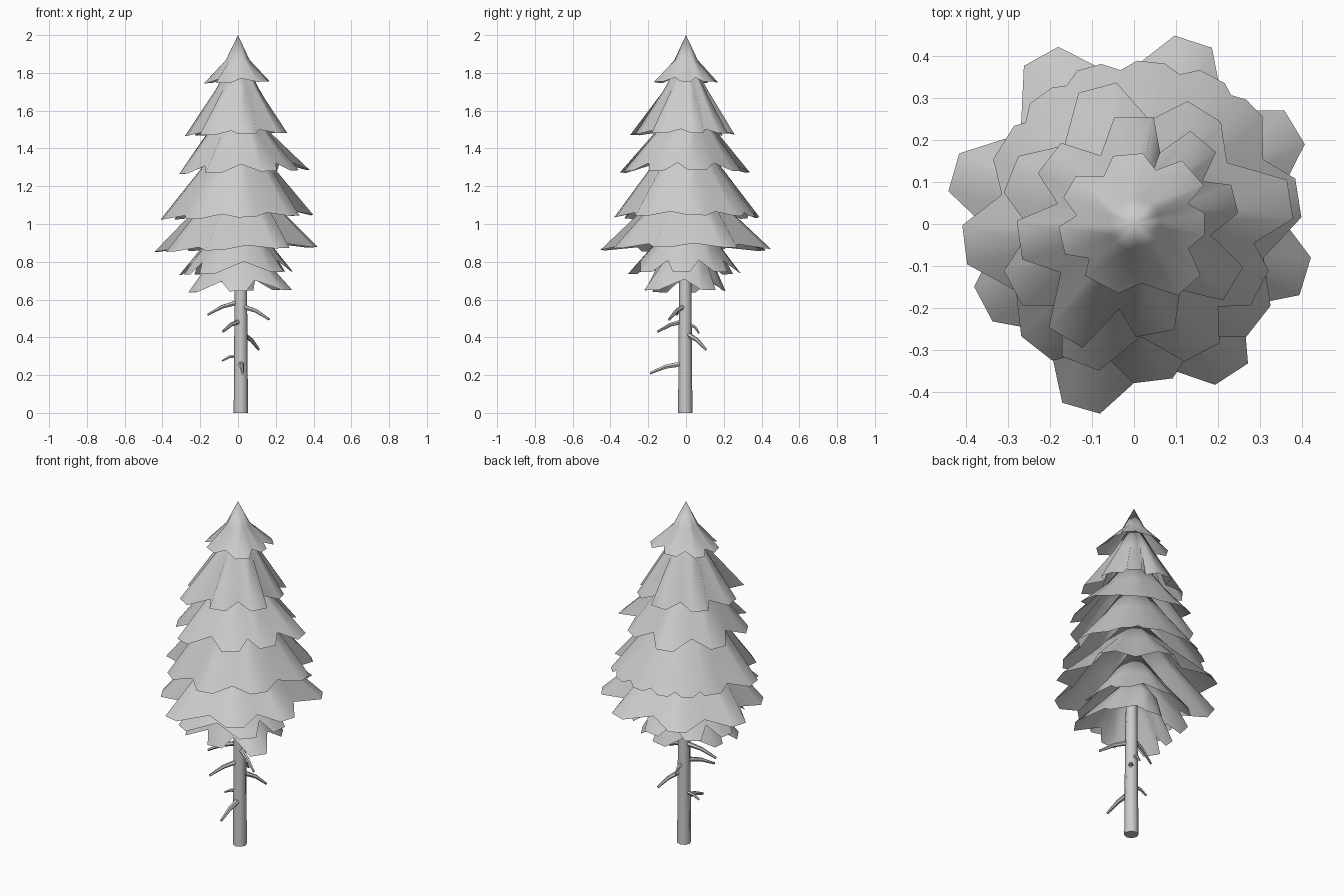
import bpy
import bmesh
from math import radians, degrees, cos, sin
from mathutils import Vector

cube = bpy.data.objects.get("Cube")
if cube:
    bpy.data.objects.remove(cube, do_unlink=True)

grey = bpy.data.materials.new("plain grey")
grey.use_nodes = True
colour = (0.6, 0.6, 0.6, 1)
grey.diffuse_color = colour
grey.node_tree.nodes["Principled BSDF"].inputs["Base Color"].default_value = colour


def finish(name, bm, angle):
    """Turn a bmesh into a shaded object."""
    bmesh.ops.recalc_face_normals(bm, faces=bm.faces)
    mesh = bpy.data.meshes.new(name)
    bm.to_mesh(mesh)
    bm.free()
    mesh.materials.append(grey)
    obj = bpy.data.objects.new(name, mesh)
    bpy.context.collection.objects.link(obj)
    bpy.ops.object.select_all(action="DESELECT")
    obj.select_set(True)
    bpy.context.view_layer.objects.active = obj
    bpy.ops.object.shade_smooth_by_angle(angle=radians(angle))
    return obj


def bridge(bm, low, high):
    """Join two closed rings with quads."""
    for i in range(len(low)):
        j = (i + 1) % len(low)
        bm.faces.new((low[i], low[j], high[j], high[i]))


def polar(angle, radius, z):
    return Vector((radius * cos(radians(angle)), radius * sin(radians(angle)), z))


def skirt(name, top, mid, rim, notch, lobes, lift=0.02):
    """Open cone of foliage; mid is (radius, height) of the waist,
    lobes maps each lobe's angle to its reach in hundredths."""
    bm = bmesh.new()
    angles = sorted(lobes)
    apex = bm.verts.new((0, 0, top))
    mid_ring, rim_ring = [], []
    mean = sum(lobes.values()) / len(lobes) / 100
    for i, a in enumerate(angles):
        after = angles[(i + 1) % len(angles)]
        gap = (after - a) % 360
        reach = lobes[a] / 100
        # valleys between close lobes are shallower
        depth = (1 - notch) * min(1, gap / 40) ** 2
        dip = (1 - depth) * (reach + lobes[after] / 100) / 2
        half = min(degrees(0.047 / reach), gap * 0.22)
        # each lobe has two tip corners and the valley beside it
        for angle, radius, rise in ((a - half, reach, 0), (a + half, reach, 0),
                                    (a + gap / 2, dip, lift)):
            # rims hang a little lower on the right-hand side
            tilt = 0.03 * cos(radians(angle)) * mean
            rim_ring.append(bm.verts.new(polar(angle, radius, rim + rise + tilt)))
            waist = mid[0] * (0.7 + 0.3 * radius / mean)
            mid_ring.append(bm.verts.new(polar(angle, waist, mid[1])))
    bridge(bm, rim_ring, mid_ring)
    for i in range(len(mid_ring)):
        bm.faces.new((mid_ring[i], mid_ring[(i + 1) % len(mid_ring)], apex))
    return finish(name, bm, 80)


# Foliage, from the crown down
skirt("foliage_crown", 2.0, (0.064, 1.868), 1.75, 0.77,
      {95: 17, 41: 19, 0: 17, -48: 20, -118: 17, -167: 18, -210: 18})
skirt("foliage_upper", 1.93, (0.115, 1.715), 1.475, 0.7,
      {90: 26, 50: 26, 14: 25, -31: 28, -79: 27, -121: 32, -172: 28, -218: 26})
skirt("foliage_upper_middle", 1.74, (0.175, 1.475), 1.275, 0.76,
      {105: 34, 58: 32, 9: 38, -27: 34, -62: 35, -111: 36, -152: 33, -202: 32}, 0.04)
skirt("foliage_middle", 1.58, (0.195, 1.29), 1.035, 0.82,
      {148: 37, 126: 38, 106: 39, 84: 39, 62: 40, 44: 40, 9: 40,
       -38: 38, -83: 38, -128: 38, -173: 41})
skirt("foliage_widest", 1.35, (0.215, 1.09), 0.865, 0.76,
      {72: 46, 31: 45, -17: 43, -57: 43, -106: 46, -152: 41, -196: 45, -241: 46})
skirt("foliage_lower", 1.15, (0.17, 0.9), 0.74, 0.77,
      {85: 29, 40: 29, -5: 29, -45: 30, -120: 33, -155: 30, -190: 31, -228: 30}, 0.06)
skirt("foliage_bottom", 1.0, (0.14, 0.82), 0.645, 0.7,
      {80: 21, 30: 24, -35: 32, -90: 22, -150: 28, -185: 23}, 0.055)

# Trunk
bm = bmesh.new()
rings = []
for z, r, x in ((0, 0.038, 0.015), (0.65, 0.033, 0.015), (1.2, 0.022, 0.008), (1.85, 0.006, 0)):
    rings.append([bm.verts.new(polar(i * 45, r, z) + Vector((x, -0.004, 0))) for i in range(8)])
for low, high in zip(rings, rings[1:]):
    bridge(bm, low, high)
bm.faces.new(rings[0])
bm.faces.new(rings[-1])
finish("trunk", bm, 50)


def twig(name, base, tip, thick=0.014):
    """Bare, slightly drooping branch stub with six sides."""
    base, tip = Vector(base), Vector(tip)
    axis = (tip - base).normalized()
    side = axis.cross(Vector((0, 0, 1))).normalized()
    up = side.cross(axis)
    bm = bmesh.new()
    rings = []
    for t, size in ((0, 1), (0.5, 0.75), (1, 0.45)):
        centre = base.lerp(tip, t) + up * 0.04 * t * (1 - t)
        rings.append([bm.verts.new(centre + thick * size * (
            side * cos(radians(k * 60)) + up * sin(radians(k * 60)))) for k in range(6)])
    for low, high in zip(rings, rings[1:]):
        bridge(bm, low, high)
    bm.faces.new(rings[0])
    bm.faces.new(rings[-1])
    return finish(name, bm, 50)


# Dead twigs on the bare trunk
twig("twig_right_high", (0, 0, 0.585), (-0.16, -0.05, 0.52))
twig("twig_left_high", (0.02, -0.01, 0.565), (0.165, -0.09, 0.495))
twig("twig_front_right", (0.01, -0.01, 0.485), (-0.08, -0.15, 0.43))
twig("twig_back", (0.015, 0.015, 0.47), (0.02, 0.07, 0.42), 0.011)
twig("twig_back_left", (0.03, 0.01, 0.415), (0.11, 0.105, 0.335))
twig("twig_right_low", (0, 0, 0.3), (-0.085, 0, 0.275), 0.011)
twig("twig_front_low", (0.015, -0.02, 0.26), (0.025, -0.19, 0.21), 0.016)
